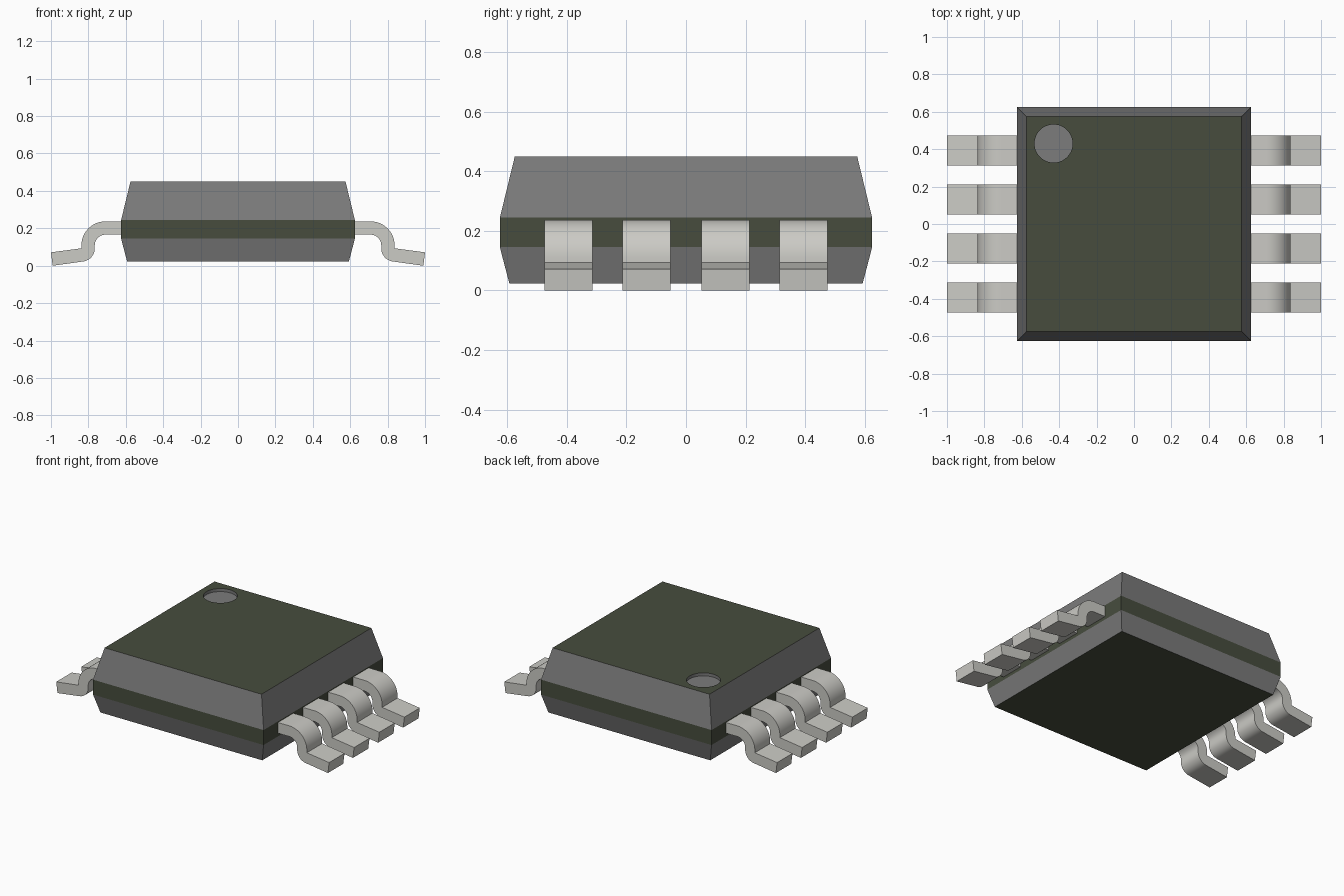
import bpy, bmesh, math
from mathutils import Vector

if "Cube" in bpy.data.objects:
    bpy.data.objects.remove(bpy.data.objects["Cube"], do_unlink=True)


def make_material(name, rgb):
    m = bpy.data.materials.new(name)
    m.use_nodes = True
    m.diffuse_color = (*rgb, 1)
    m.node_tree.nodes["Principled BSDF"].inputs["Base Color"].default_value = (*rgb, 1)
    return m


dark_green = make_material("dark green resin", (0.063, 0.073, 0.048))
mid_grey = make_material("mid grey resin", (0.20, 0.20, 0.20))
light_metal = make_material("light metal", (0.60, 0.595, 0.56))


def finish(bm, name, materials):
    bmesh.ops.recalc_face_normals(bm, faces=bm.faces[:])
    mesh = bpy.data.meshes.new(name)
    bm.to_mesh(mesh)
    bm.free()
    for m in materials:
        mesh.materials.append(m)
    obj = bpy.data.objects.new(name, mesh)
    bpy.context.collection.objects.link(obj)
    return obj


def bridge(bm, a, b, mat):
    """Join two equal vertex loops with quads."""
    n = len(a)
    for i in range(n):
        j = (i + 1) % n
        bm.faces.new((a[i], a[j], b[j], b[i])).material_index = mat


# Package body: stacked square sections, green band and ends, grey slopes
bm = bmesh.new()
sections = [(0.593, 0.023), (0.625, 0.145), (0.625, 0.244), (0.575, 0.449)]
loops = [[bm.verts.new((sx * h, sy * h, z))
          for sx, sy in ((-1, -1), (1, -1), (1, 1), (-1, 1))]
         for h, z in sections]
for k, mat in enumerate((1, 0, 1)):
    bridge(bm, loops[k], loops[k + 1], mat)
bm.faces.new(loops[0]).material_index = 0

# Round index dimple sunk into the top near the back right corner
SEG, RADIUS, DEPTH = 48, 0.102, 0.02
top_z = sections[-1][1]


def circle(z):
    return [bm.verts.new((-0.43 + RADIUS * math.cos(2 * math.pi * i / SEG),
                          0.43 + RADIUS * math.sin(2 * math.pi * i / SEG), z))
            for i in range(SEG)]


rim, floor = circle(top_z), circle(top_z - DEPTH)
bridge(bm, rim, floor, 1)
bm.faces.new(floor).material_index = 1

# Top surface filled between the outer square and the dimple rim
top_edges = []
for loop in (loops[-1], rim):
    for i in range(len(loop)):
        top_edges.append(bm.edges.get((loop[i - 1], loop[i])))
bmesh.ops.triangle_fill(bm, edges=top_edges, use_beauty=True, normal=Vector((0, 0, 1)))
finish(bm, "package_body", [dark_green, mid_grey])


# Lead outline in x and z: shoulder, rounded bend, then a slightly drooping foot
def arc(cx, cz, r, start, end, steps=12):
    return [(cx + r * math.cos(math.radians(start + (end - start) * i / steps)),
             cz + r * math.sin(math.radians(start + (end - start) * i / steps)))
            for i in range(steps + 1)]


upper = [(0.60, 0.237)] + arc(0.709, 0.109, 0.128, 90, 0) + [(0.837, 0.093), (1.0, 0.0715)]
lower = [(0.60, 0.166)] + arc(0.709, 0.109, 0.057, 90, 0) \
    + arc(0.837, 0.093, 0.071, 180, 262.5) + [(0.991, 0.0)]
outline = upper + lower[::-1]


def make_lead(name, side, y):
    bm = bmesh.new()
    ends = [[bm.verts.new((side * x, y + dy, z)) for x, z in outline]
            for dy in (-0.0805, 0.0805)]
    bridge(bm, ends[0], ends[1], 0)
    for end in ends:
        bm.faces.new(end)
    obj = finish(bm, name, [light_metal])
    bpy.ops.object.select_all(action='DESELECT')
    obj.select_set(True)
    bpy.context.view_layer.objects.active = obj
    bpy.ops.object.shade_smooth_by_angle(angle=math.radians(25))


# Four leads along each side
for side, label in ((1, "left"), (-1, "right")):
    for i, y in enumerate((-0.394, -0.132, 0.132, 0.394)):
        make_lead(f"{label}_lead_{i + 1}", side, y)
